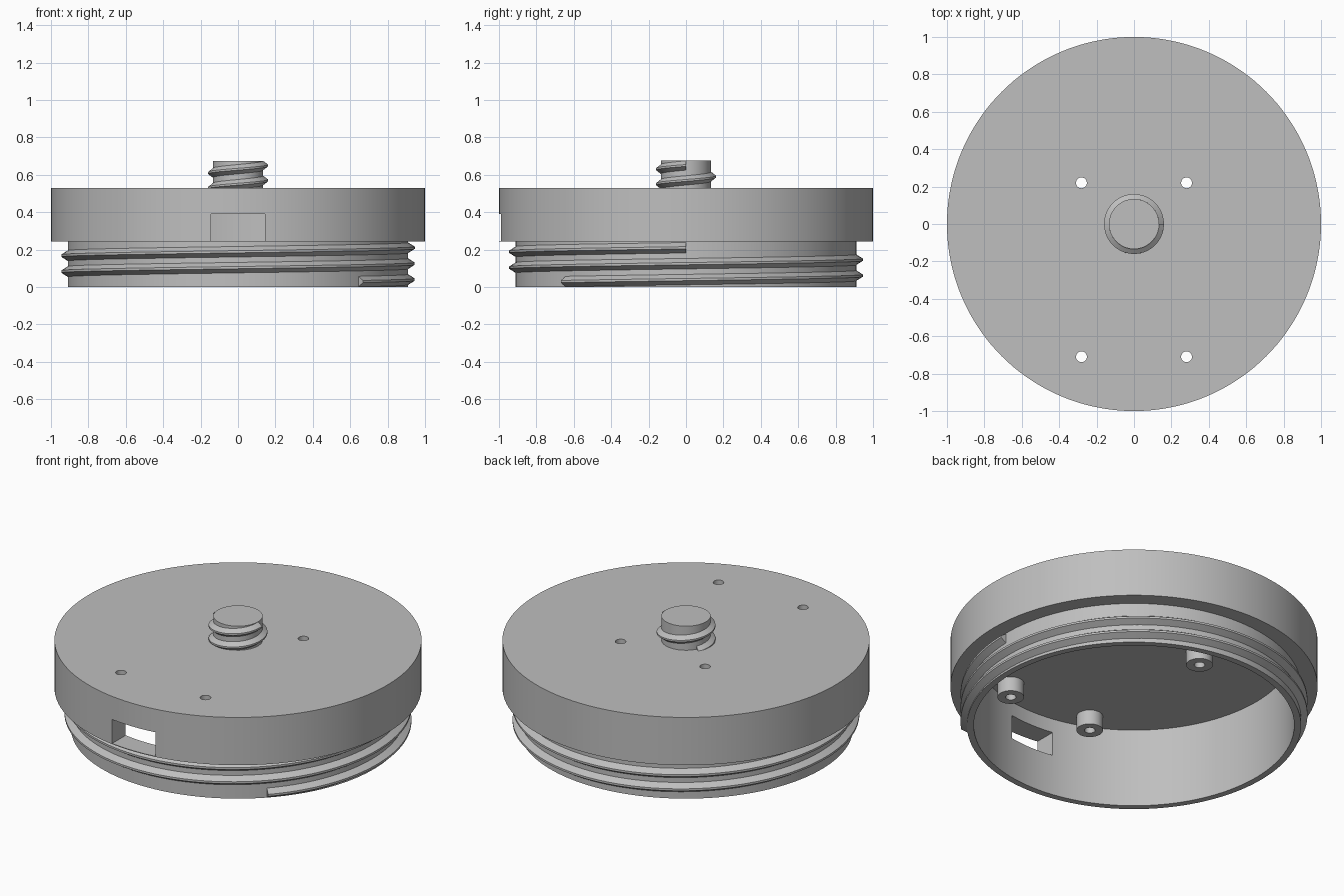
import bpy, bmesh
from math import cos, sin, radians, tau

cube = bpy.data.objects.get("Cube")
if cube:
    bpy.data.objects.remove(cube)

grey = bpy.data.materials.new("light grey")
grey.use_nodes = True
grey.diffuse_color = (0.52, 0.52, 0.52, 1)
grey.node_tree.nodes["Principled BSDF"].inputs["Base Color"].default_value = (0.52, 0.52, 0.52, 1)


def finish(name, bm):
    bmesh.ops.remove_doubles(bm, verts=bm.verts, dist=1e-5)
    bmesh.ops.recalc_face_normals(bm, faces=bm.faces)
    mesh = bpy.data.meshes.new(name)
    bm.to_mesh(mesh)
    bm.free()
    mesh.materials.append(grey)
    obj = bpy.data.objects.new(name, mesh)
    bpy.context.collection.objects.link(obj)
    return obj


def lathe(name, profile, steps, centre=(0, 0)):
    """Spin a closed (radius, z) outline around the vertical axis."""
    bm = bmesh.new()
    verts = [bm.verts.new((r, 0, z)) for r, z in profile]
    edges = [bm.edges.new((verts[i - 1], v)) for i, v in enumerate(verts)
             if max(profile[i - 1][0], profile[i][0]) > 0]
    bmesh.ops.spin(bm, geom=verts + edges, cent=(0, 0, 0), axis=(0, 0, 1),
                   angle=tau, steps=steps, use_merge=True)
    bmesh.ops.translate(bm, verts=bm.verts, vec=(*centre, 0))
    return finish(name, bm)


def thread(name, root, crest, half, tip, pitch, z0, start, end, steps):
    """Right-handed ridge; its centre is at z0 where the angle is zero."""
    bm = bmesh.new()
    section = [(root - 0.01, -half), (root, -half), (crest, -tip),
               (crest, tip), (root, half), (root - 0.01, half)]
    rings = []
    for i in range(steps + 1):
        a = radians(start + (end - start) * i / steps)
        rings.append([bm.verts.new((r * cos(a), r * sin(a), z0 + pitch * a / tau + dz))
                      for r, dz in section])
    for lower, upper in zip(rings, rings[1:]):
        for k in range(len(section)):
            bm.faces.new((lower[k - 1], lower[k], upper[k], upper[k - 1]))
    bm.faces.new(rings[0])
    bm.faces.new(rings[-1])
    return finish(name, bm)


def cut(target, cutter):
    mod = target.modifiers.new("cut", "BOOLEAN")
    mod.operation, mod.solver, mod.object = "DIFFERENCE", "EXACT", cutter
    cutter.hide_render = True
    bpy.context.view_layer.objects.active = target
    bpy.ops.object.modifier_apply(modifier=mod.name)
    bpy.data.objects.remove(cutter)


TOP, STEP, CEILING = 0.53, 0.243, 0.475
HOLE = 0.029
HOLES = [(sx * 0.281, y) for sx in (-1, 1) for y in (0.22, -0.71)]

# Hollow cap: wide rim, narrower neck, open underneath
cap = lathe("cap_body", [(0, TOP), (1, TOP), (1, STEP), (0.91, STEP), (0.91, 0),
                         (0.873, 0), (0.873, CEILING), (0, CEILING)], 144)

# Rectangular port through the front wall
bm = bmesh.new()
bmesh.ops.create_cube(bm, size=1)
bmesh.ops.scale(bm, verts=bm.verts, vec=(0.288, 0.4, 0.144))
bmesh.ops.translate(bm, verts=bm.verts, vec=(0, -0.95, 0.319))
cut(cap, finish("port_cutter", bm))

# Screw holes through the top, each with a standoff below
parts = [cap]
for spot in HOLES:
    cut(cap, lathe("hole_cutter", [(0, 0.6), (HOLE, 0.6), (HOLE, 0.4), (0, 0.4)], 32, spot))
    parts.append(lathe("standoff", [(HOLE, CEILING + 0.003), (0.0725, CEILING + 0.003),
                                    (0.0725, 0.388), (HOLE, 0.388)], 32, spot))

# Threaded neck and threaded stud
parts.append(thread("neck_thread", 0.91, 0.945, 0.028, 0.006, 0.085, 0.04, -45, 720, 300))
parts.append(lathe("stud", [(0, 0.675), (0.134, 0.675), (0.134, 0.51), (0, 0.51)], 64))
parts.append(thread("stud_thread", 0.134, 0.16, 0.025, 0.005, 0.08, 0.57, -210, 360, 104))

bpy.ops.object.select_all(action="DESELECT")
for part in parts:
    part.select_set(True)
bpy.context.view_layer.objects.active = cap
bpy.ops.object.shade_smooth_by_angle(angle=radians(30))
